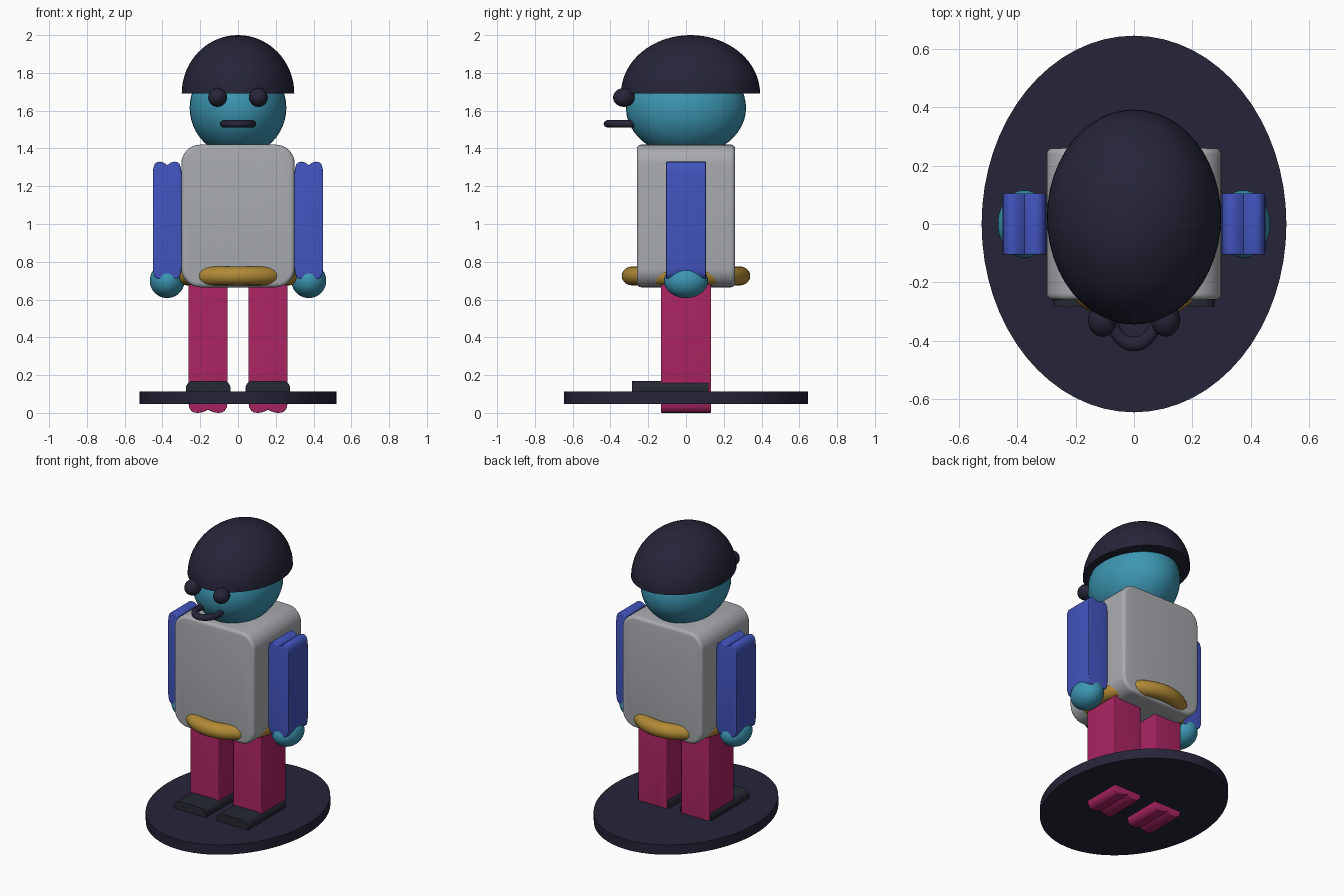
import bpy, bmesh, math

if "Cube" in bpy.data.objects:
    bpy.data.objects.remove(bpy.data.objects["Cube"])


def lin(c):
    c /= 255
    return c / 12.92 if c <= 0.04045 else ((c + 0.055) / 1.055) ** 2.4


def material(name, r, g, b):
    m = bpy.data.materials.new(name)
    m.diffuse_color = (lin(r), lin(g), lin(b), 1)
    m.use_nodes = True
    m.node_tree.nodes["Principled BSDF"].inputs["Base Color"].default_value = m.diffuse_color
    return m


NAVY = material("dark navy", 37, 37, 57)
CHARCOAL = material("charcoal", 37, 40, 50)
TEAL = material("teal", 60, 150, 178)
GREY = material("light grey", 168, 171, 175)
BLUE = material("blue", 66, 84, 190)
PINK = material("raspberry", 170, 36, 98)
GOLD = material("gold", 176, 137, 54)


def finish(ob, name, mat, angle=35):
    ob.name = name
    ob.data.materials.clear()
    ob.data.materials.append(mat)
    bpy.ops.object.select_all(action='DESELECT')
    ob.select_set(True)
    bpy.context.view_layer.objects.active = ob
    bpy.ops.object.transform_apply(location=False, rotation=False, scale=True)
    bpy.ops.object.shade_smooth_by_angle(angle=math.radians(angle))
    return ob


def ellipsoid(name, mat, loc, radii, seg=40, rings=24):
    bpy.ops.mesh.primitive_uv_sphere_add(segments=seg, ring_count=rings, radius=1, location=loc)
    ob = bpy.context.object
    ob.scale = radii
    return finish(ob, name, mat)


def ring(name, mat, loc, rx, ry, tube):
    # horizontal oval ring, rx and ry are the outer radii
    bpy.ops.mesh.primitive_torus_add(major_segments=64, minor_segments=20, location=loc,
                                     major_radius=rx - tube, minor_radius=tube)
    ob = bpy.context.object
    ob.scale = (1, ry / rx, 1)
    return finish(ob, name, mat)


def slab(name, mat, profile, y0, y1, cx=0, bevel=0.0):
    # xz outline extruded from y0 to y1
    bm = bmesh.new()
    face = bm.faces.new([bm.verts.new((x + cx, y0, z)) for x, z in profile])
    out = bmesh.ops.extrude_face_region(bm, geom=[face])
    verts = [v for v in out["geom"] if isinstance(v, bmesh.types.BMVert)]
    bmesh.ops.translate(bm, verts=verts, vec=(0, y1 - y0, 0))
    bmesh.ops.recalc_face_normals(bm, faces=bm.faces)
    if bevel:
        caps = [f for f in bm.faces if abs(f.normal.y) > 0.9]
        edges = list({e for f in caps for e in f.edges})
        bmesh.ops.bevel(bm, geom=edges, offset=bevel, segments=4, profile=0.5, affect='EDGES')
    me = bpy.data.meshes.new(name)
    bm.to_mesh(me)
    bm.free()
    ob = bpy.data.objects.new(name, me)
    bpy.context.collection.objects.link(ob)
    return finish(ob, name, mat)


def rounded_rect(w, z0, z1, r, n=8):
    pts = []
    for cx, cz, start in ((w - r, z1 - r, 0), (r - w, z1 - r, 90),
                          (r - w, z0 + r, 180), (w - r, z0 + r, 270)):
        for i in range(n + 1):
            a = math.radians(start + 90 * i / n)
            pts.append((cx + r * math.cos(a), cz + r * math.sin(a)))
    return pts


def lobed_bar(w, z0, z1, depth):
    # bar whose two ends have twin rounded lobes with a central groove
    half = [(1, 1), (0.96, 0.55), (0.86, 0.2), (0.7, 0.03), (0.5, 0.0), (0.3, 0.06), (0.14, 0.17)]
    end = half + [(0, 0.3)] + [(-x, d) for x, d in reversed(half)]
    top = [(x * w, z1 - d * depth) for x, d in end]
    bottom = [(-x * w, z0 + d * depth) for x, d in end]
    return top + bottom


# oval base plate
bpy.ops.mesh.primitive_cylinder_add(vertices=64, radius=1, depth=2, location=(0, 0, 0.081))
base = bpy.context.object
base.scale = (0.522, 0.645, 0.033)
finish(base, "base", NAVY)

# torso and belt
slab("torso", GREY, rounded_rect(0.30, 0.665, 1.42, 0.1), -0.26, 0.26, bevel=0.022)
ring("belt", GOLD, (0, 0, 0.725), 0.32, 0.34, 0.05)

# limbs on both sides
for side, s in (("left", -1), ("right", 1)):
    slab(side + "_leg", PINK, lobed_bar(0.104, 0.0, 0.74, 0.055), -0.133, 0.133, cx=s * 0.159, bevel=0.005)
    slab(side + "_shoe", CHARCOAL, rounded_rect(0.118, 0.062, 0.17, 0.04), -0.285, 0.12, cx=s * 0.158)
    slab(side + "_arm", BLUE, lobed_bar(0.076, 0.71, 1.33, 0.06), -0.105, 0.105, cx=s * 0.375, bevel=0.005)
    ellipsoid(side + "_hand", TEAL, (s * 0.375, 0, 0.70), (0.092, 0.116, 0.092))
    ellipsoid(side + "_eye", NAVY, (s * 0.108, -0.328, 1.67), (0.05, 0.058, 0.05), 28, 16)

# head and mouth
ellipsoid("head", TEAL, (0, 0, 1.615), (0.256, 0.318, 0.256))
ring("mouth", NAVY, (0, -0.318, 1.53), 0.095, 0.118, 0.02)

# half dome helmet, closed underneath
helmet = ellipsoid("helmet", NAVY, (0, 0.024, 1.69), (0.298, 0.368, 0.31), 48, 32)
bm = bmesh.new()
bm.from_mesh(helmet.data)
bmesh.ops.bisect_plane(bm, geom=bm.verts[:] + bm.edges[:] + bm.faces[:], dist=1e-4,
                       plane_co=(0, 0, 0), plane_no=(0, 0, -1), clear_outer=True)
bmesh.ops.holes_fill(bm, edges=[e for e in bm.edges if e.is_boundary], sides=0)
bmesh.ops.recalc_face_normals(bm, faces=bm.faces)
bm.to_mesh(helmet.data)
bm.free()
finish(helmet, "helmet", NAVY)
